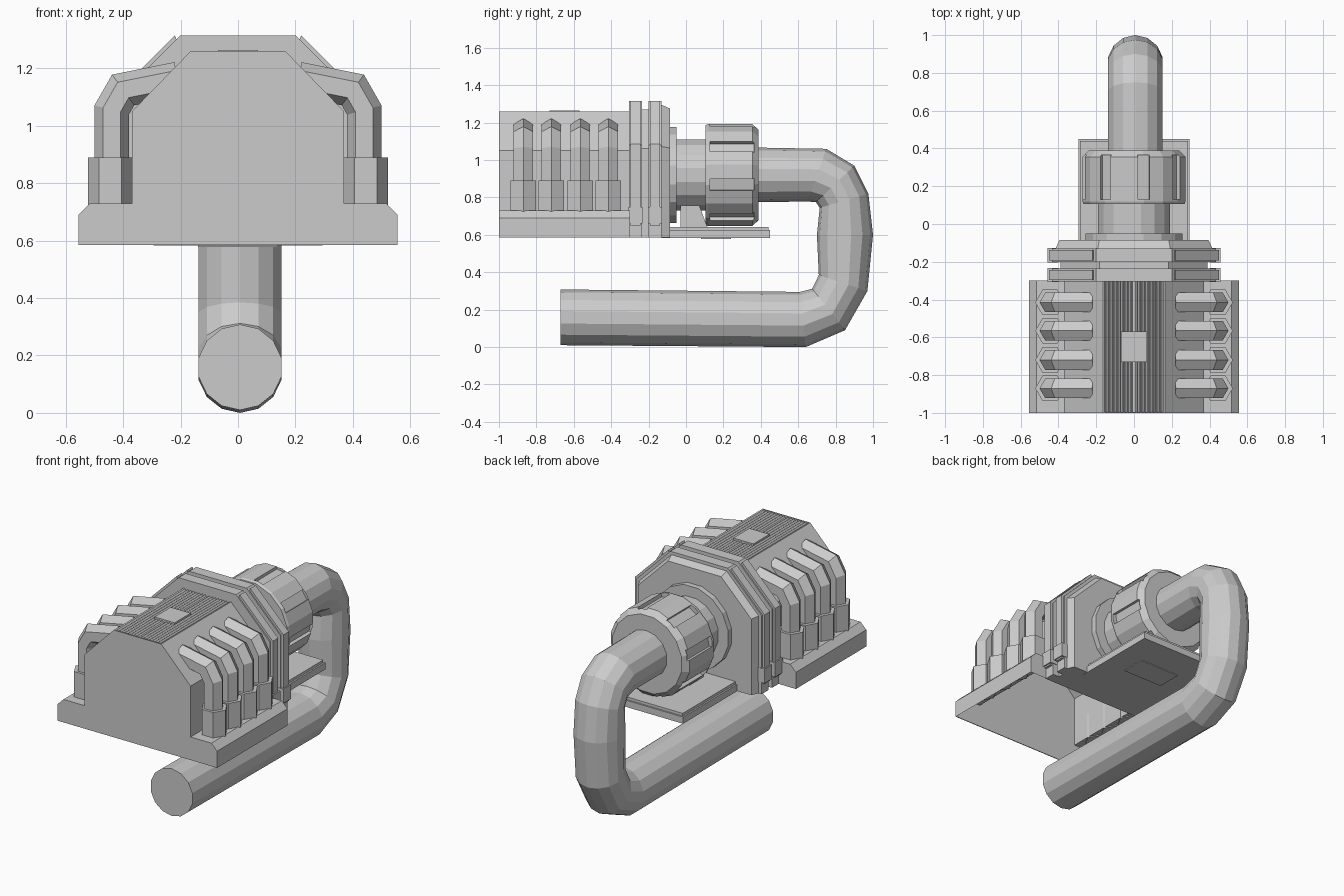
import bpy, bmesh
from math import sin, cos, pi, radians
from mathutils import Vector, Matrix

if "Cube" in bpy.data.objects:
    bpy.data.objects.remove(bpy.data.objects["Cube"])


def make(name, bm):
    bmesh.ops.recalc_face_normals(bm, faces=bm.faces[:])
    me = bpy.data.meshes.new(name)
    bm.to_mesh(me)
    bm.free()
    ob = bpy.data.objects.new(name, me)
    bpy.context.collection.objects.link(ob)
    return ob


def skin(name, rings, caps=(True, True), skip_last=False):
    """Bridge successive closed rings of 3D points."""
    bm = bmesh.new()
    vs = [[bm.verts.new(p) for p in r] for r in rings]
    n = len(rings[0])
    for a, b in zip(vs, vs[1:]):
        for i in range(n - 1 if skip_last else n):
            j = (i + 1) % n
            bm.faces.new((a[i], a[j], b[j], b[i]))
    if caps[0]:
        bm.faces.new(vs[0])
    if caps[1]:
        bm.faces.new(vs[-1])
    return make(name, bm)


def mirrored(half):
    return half + [(-x, z) for x, z in reversed(half)]


def prism(name, half, y0, y1, open_bottom=False):
    prof = mirrored(half)
    return skin(name, [[(x, y, z) for x, z in prof] for y in (y0, y1)], skip_last=open_bottom)


def box(name, x0, x1, y0, y1, z0, z1):
    return skin(name, [[(x0, y0, z), (x1, y0, z), (x1, y1, z), (x0, y1, z)] for z in (z0, z1)])


AX = 0.92  # height of the coupling axis


def lathe(name, prof, n, phase=0.0):
    return skin(name, [[(r * sin(phase + 2 * pi * i / n), y, AX + r * cos(phase + 2 * pi * i / n))
                        for i in range(n)] for y, r in prof])


# Hollow housing with ridged top, open underneath
ridges = [(0.165, 1.26)]
for i in range(8):
    x = 0.155 - i * 0.02
    ridges += [(x, 1.258), (x - 0.007, 1.248), (x - 0.013, 1.248)]
shell = [(0.555, 0.585), (0.555, 0.69), (0.515, 0.73), (0.37, 0.73), (0.37, 1.05)]
prism("housing", shell + [p for p in ridges if p[0] > 0.003], -0.995, -0.30, True)
prism("front_panel", shell + [(0.165, 1.26)], -1.0, -0.995)
box("top_pad", -0.07, 0.07, -0.73, -0.57, 1.245, 1.265)


# Collar frames behind the housing
def collar(off):
    return [(0.435 - off, 0.585), (0.435 - off, 1.08 - off * 0.4),
            (0.2 - off * 0.4, 1.315 - off)]


prism("collar_front", collar(0), -0.305, -0.235)
prism("collar_core", collar(0.045), -0.30, -0.10)
prism("collar_back", collar(0), -0.20, -0.13)
rear = [[(x, y, z) for x, z in mirrored(collar(o))] for y, o in ((-0.13, 0.02), (-0.085, 0.04))]
skin("collar_rear_rim", rear)

for s in (1, -1):
    side = "right" if s > 0 else "left"
    # Straps and their clips on the collars
    for k, y in enumerate((-0.27, -0.165)):
        path = [(0.21, 1.29), (0.22, 1.315), (0.45, 1.085), (0.45, 0.65), (0.42, 0.65), (0.42, 1.07)]
        skin(f"strap_{side}_{k}", [[(s * x, yy, z) for x, z in path] for yy in (y - 0.027, y + 0.027)])
        xs = sorted((s * 0.40, s * 0.458))
        box(f"strap_clip_{side}_{k}", *xs, y - 0.038, y + 0.038, 0.66, 0.75)
    # Bent hexagonal cables with sockets
    for k, y in enumerate((-0.87, -0.72, -0.565, -0.415)):
        path = [Vector(p) for p in ((0.44, 0.80), (0.44, 1.055), (0.40, 1.125), (0.21, 1.163))]
        rings = []
        for i, p in enumerate(path):
            d1 = (p - path[i - 1]).normalized() if i else Vector((0, 1))
            d2 = (path[i + 1] - p).normalized() if i < 3 else d1
            t = (d1 + d2).normalized()
            w = 0.06 / max(t.dot(d1), 0.5)
            out = Vector((t.y, -t.x))
            rings.append([(s * (p.x + out.x * w * cos(a)), y + 0.06 * sin(a), p.y + out.y * w * cos(a))
                          for a in (j * pi / 3 for j in range(6))])
        skin(f"cable_{side}_{k}", rings)
        skin(f"cable_socket_{side}_{k}",
             [[(s * (0.445 + 0.078 * cos(j * pi / 3)), y + 0.078 * sin(j * pi / 3), z)
               for j in range(6)] for z in (0.725, 0.89)])

# Coupling: disc, neck and slotted nut
lathe("hub_disc", [(-0.10, 0.262), (-0.05, 0.262)], 16, pi / 16)
lathe("hub_neck", [(-0.06, 0.193), (0.12, 0.193)], 16, pi / 16)
nut = lathe("slotted_nut", [(0.105, 0.272), (0.12, 0.278), (0.355, 0.278), (0.388, 0.245)], 16, radians(11))
bm = bmesh.new()
for k in range(8):
    a = radians(11 + 45 * k)
    m = (Matrix.Translation((0, 0.247, AX)) @ Matrix.Rotation(a, 4, 'Y')
         @ Matrix.Translation((0, 0, 0.28)) @ Matrix.Diagonal((0.064, 0.235, 0.06, 1)))
    bmesh.ops.create_cube(bm, size=1, matrix=m)
cutter = make("slot_cutter", bm)
cutter.hide_render = True
mod = nut.modifiers.new("slots", 'BOOLEAN')
mod.object = cutter
mod.operation = 'DIFFERENCE'
mod.solver = 'EXACT'
bpy.context.view_layer.update()
dg = bpy.context.evaluated_depsgraph_get()
cut_mesh = bpy.data.meshes.new_from_object(nut.evaluated_get(dg))
nut.modifiers.clear()
nut.data = cut_mesh
bpy.data.objects.remove(cutter)

# Foot plate with underside panel and support bracket
box("foot_plate", -0.295, 0.295, -0.13, 0.45, 0.583, 0.625)
box("foot_plate_top", -0.285, 0.285, -0.09, 0.44, 0.62, 0.642)
box("underside_panel", -0.14, 0.14, 0.08, 0.24, 0.578, 0.60)
bracket = [(-0.03, 0.64), (0.115, 0.64), (0.07, 0.76), (-0.03, 0.76)]
skin("support_bracket", [[(x, y, z) for y, z in bracket] for x in (-0.10, 0.10)])

# Exhaust pipe: (outer, inner) edge points of each ring in the y-z plane
bends = [((-0.67, 0.01), (-0.67, 0.308)), ((0.64, 0.0), (0.61, 0.295)), ((0.85, 0.09), (0.675, 0.312)),
         ((0.97, 0.30), (0.71, 0.385)), ((1.0, 0.60), (0.70, 0.60)), ((0.975, 0.82), (0.715, 0.745)),
         ((0.90, 0.97), (0.695, 0.775)), ((0.75, 1.06), (0.65, 0.778)), ((0.36, 1.067), (0.36, 0.775))]
rings = []
for o, i in bends:
    o, i = Vector(o), Vector(i)
    c, h = (o + i) / 2, (o - i) / 2
    rings.append([(0.007 + 0.148 * sin(a), c.x + h.x * cos(a), c.y + h.y * cos(a))
                  for a in (2 * pi * j / 14 for j in range(14))])
skin("pipe", rings)
